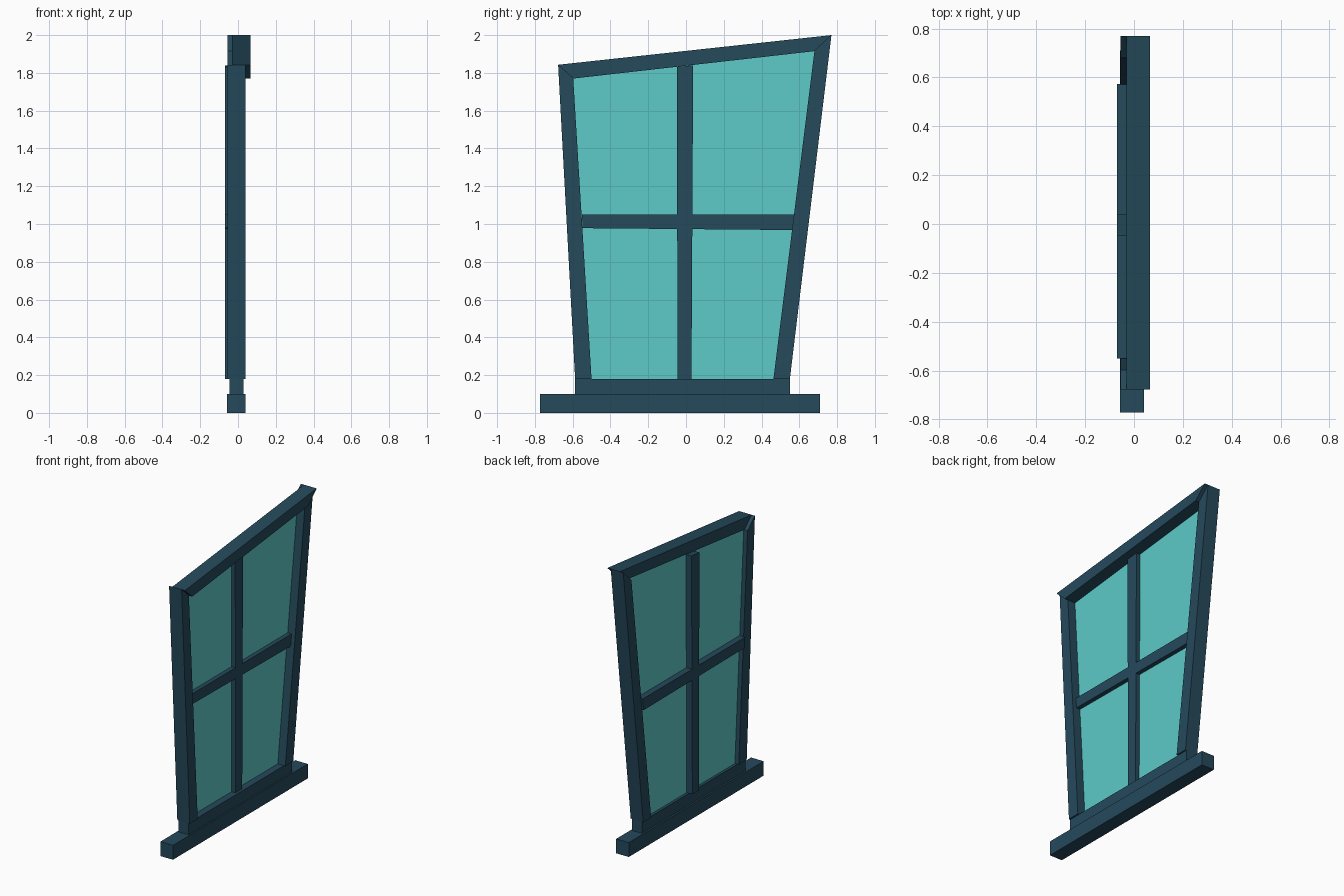
import bpy, bmesh

if "Cube" in bpy.data.objects:
    bpy.data.objects.remove(bpy.data.objects["Cube"])


def material(name, color):
    m = bpy.data.materials.new(name)
    m.diffuse_color = color
    m.use_nodes = True
    m.node_tree.nodes["Principled BSDF"].inputs["Base Color"].default_value = m.diffuse_color
    return m


frame_mat = material("painted_frame", (0.018, 0.067, 0.105, 1))
glass_mat = material("glass", (0.11, 0.59, 0.58, 1))


def slab(name, outline, x0, x1, mat=frame_mat):
    """Extrude a (y, z) outline from x0 to x1."""
    bm = bmesh.new()
    face = bm.faces.new([bm.verts.new((x0, y, z)) for y, z in outline])
    ext = bmesh.ops.extrude_face_region(bm, geom=[face])
    moved = [v for v in ext["geom"] if isinstance(v, bmesh.types.BMVert)]
    bmesh.ops.translate(bm, verts=moved, vec=(x1 - x0, 0, 0))
    bmesh.ops.recalc_face_normals(bm, faces=bm.faces)
    me = bpy.data.meshes.new(name)
    bm.to_mesh(me)
    bm.free()
    me.materials.append(mat)
    ob = bpy.data.objects.new(name, me)
    bpy.context.collection.objects.link(ob)
    return ob


def rect(y0, y1, z0, z1):
    return [(y0, z0), (y1, z0), (y1, z1), (y0, z1)]


# Corners of the crooked frame: bottom left, bottom right, top right, top left
outer = [(-0.587, 0.18), (0.55, 0.18), (0.77, 2.0), (-0.677, 1.843)]
inner = [(-0.50, 0.18), (0.463, 0.18), (0.68, 1.915), (-0.597, 1.77)]

# Sill and bottom rail
slab("sill", rect(-0.772, 0.71, 0, 0.10), -0.057, 0.04)
slab("bottom_rail", rect(-0.587, 0.55, 0.10, 0.18), -0.045, 0.03)

# Mitred stiles and the top rail, which sits further out
for name, a, b, x0, x1 in (("right_stile", 1, 2, -0.056, 0.04),
                           ("top_rail", 2, 3, -0.031, 0.066),
                           ("left_stile", 3, 0, -0.056, 0.04)):
    slab(name, [outer[a], outer[b], inner[b], inner[a]], x0, x1)

# Glazing bars
slab("vertical_bar", [(-0.045, 0.18), (0.029, 0.18), (0.038, 1.84), (-0.048, 1.832)],
     -0.069, 0.012)
slab("horizontal_bar", [(-0.547, 0.978), (0.565, 0.968), (0.574, 1.05), (-0.551, 1.05)],
     -0.069, 0.012)

# Glass pane
slab("glass_pane", inner, -0.026, -0.018, glass_mat)
